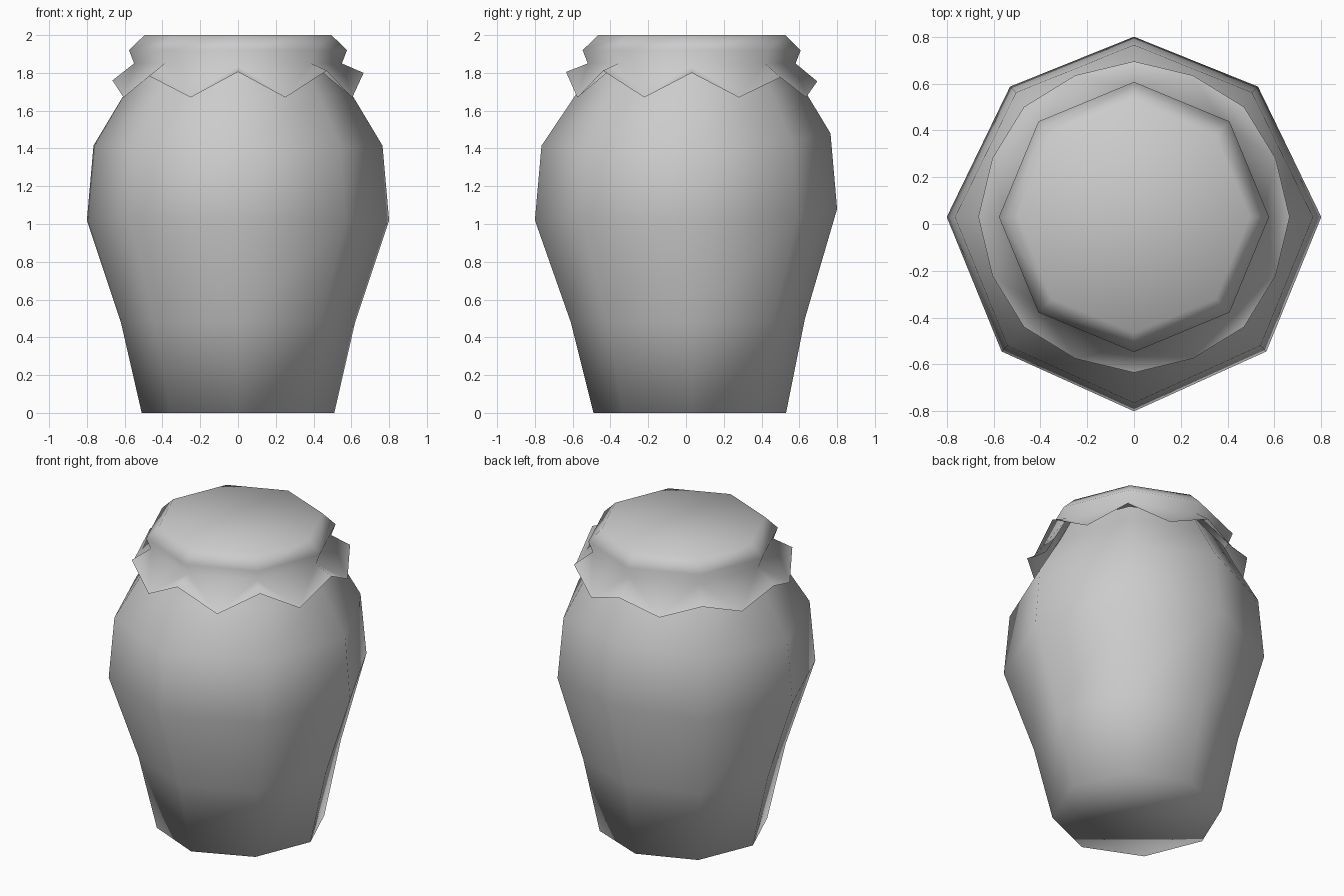
import bpy, bmesh
from math import sin, cos, pi

cube = bpy.data.objects.get("Cube")
if cube:
    bpy.data.objects.remove(cube, do_unlink=True)

grey = bpy.data.materials.new("plain grey")
grey.use_nodes = True
colour = (0.6, 0.6, 0.6, 1)
grey.diffuse_color = colour
grey.node_tree.nodes["Principled BSDF"].inputs["Base Color"].default_value = colour


def finish(bm, name):
    bmesh.ops.recalc_face_normals(bm, faces=bm.faces)
    mesh = bpy.data.meshes.new(name)
    bm.to_mesh(mesh)
    bm.free()
    mesh.materials.append(grey)
    mesh.shade_smooth()
    obj = bpy.data.objects.new(name, mesh)
    bpy.context.collection.objects.link(obj)
    return obj


def bridge(bm, low, high):
    n = len(low)
    for i in range(n):
        j = (i + 1) % n
        bm.faces.new((low[i], low[j], high[j], high[i]))


SIDES = 8
angles = [2 * pi * i / SIDES for i in range(SIDES)]

# Pot body: radius, height, y offset at the front/back, lift of the back
bm = bmesh.new()
profile = [(0.51, 0, 0.02, 0), (0.62, 0.48, 0.01, 0.02), (0.8, 1.02, 0, 0.06),
           (0.765, 1.415, 0, 0.065), (0.6, 1.69, 0.02, 0.03), (0.52, 1.84, 0.03, 0)]
rings = []
for r, z, shift, lift in profile:
    ring = []
    for a in angles:
        back = max(0, sin(a))
        y = r * sin(a) + shift + (0.03 - shift) * abs(cos(a))
        x = r * cos(a) * (1 - lift * back * 1.5)
        ring.append(bm.verts.new((x, y, z + lift * back ** 3)))
    rings.append(ring)
for low, high in zip(rings, rings[1:]):
    bridge(bm, low, high)
bm.faces.new(rings[0])
finish(bm, "pot_body")

# Cloth cover: gathered neck, rounded shoulder and flat top
bm = bmesh.new()
rings = [[bm.verts.new((r * cos(a), r * sin(a) + 0.03, z)) for a in angles]
         for r, z in [(0.55, 1.85), (0.577, 1.92), (0.495, 2.0)]]
for low, high in zip(rings, rings[1:]):
    bridge(bm, low, high)
bm.faces.new(rings[-1])

# Zigzag hem with points hanging between the gathers
hem = []
for i in range(2 * SIDES):
    a = pi * i / SIDES
    point = i % 2
    z = 1.67 if point else 1.78 + 0.02 * cos(a) - 0.025 * sin(a)
    r = 0.655 if point else 0.665
    hem.append(bm.verts.new((r * cos(a), r * sin(a) + 0.03, z)))
neck = rings[0]
for i in range(SIDES):
    j = (i + 1) % SIDES
    a, tip, b = hem[2 * i], hem[2 * i + 1], hem[2 * j]
    bm.faces.new((a, tip, neck[i]))
    bm.faces.new((tip, neck[j], neck[i]))
    bm.faces.new((tip, b, neck[j]))
finish(bm, "cloth_cover")
